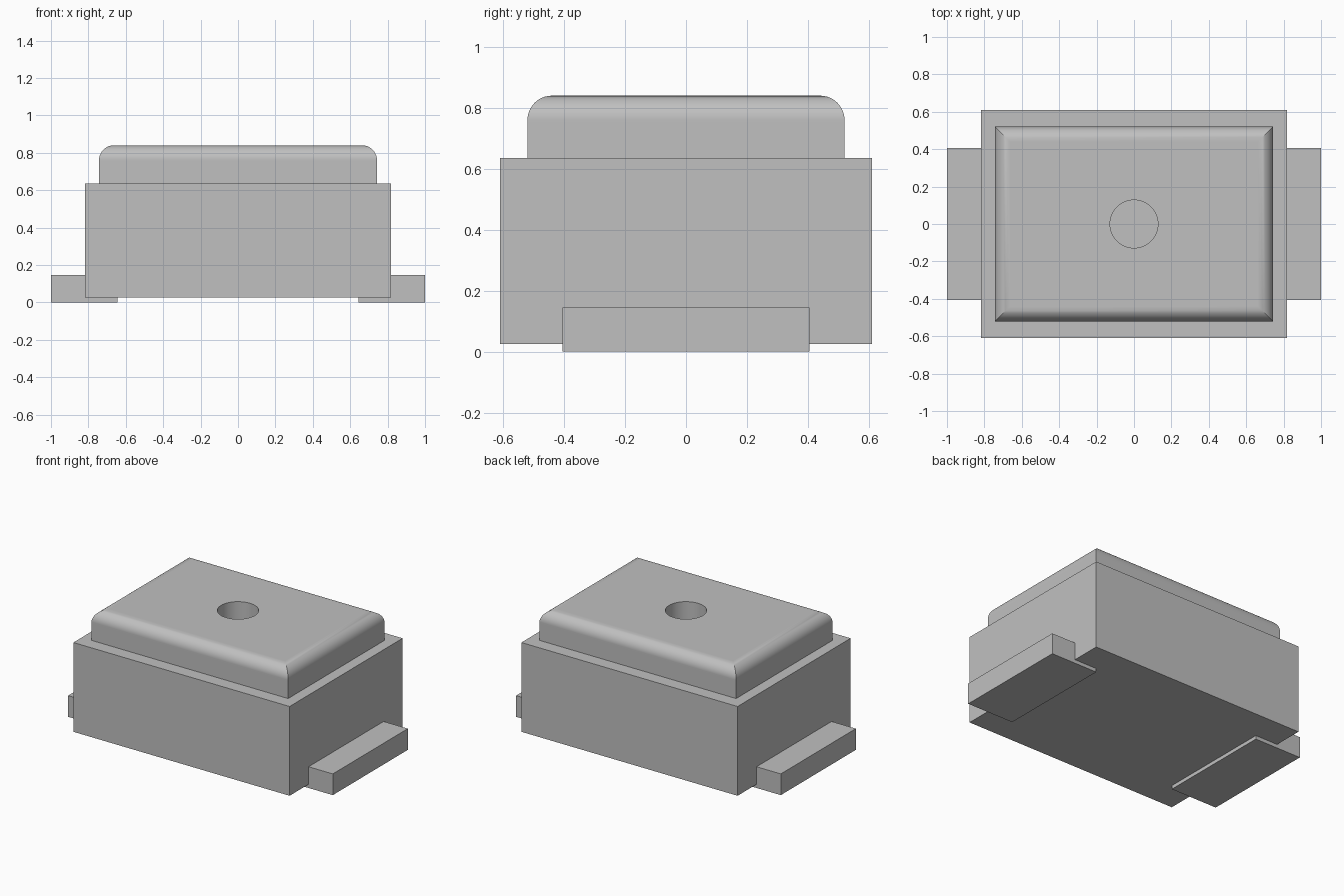
import bpy
import bmesh
from math import radians

old = bpy.data.objects.get("Cube")
if old:
    bpy.data.objects.remove(old, do_unlink=True)

# One plain grey for every part
GREY = (0.527, 0.527, 0.527, 1)
grey = bpy.data.materials.new("plain grey")
grey.use_nodes = True
grey.diffuse_color = GREY
shader = next(n for n in grey.node_tree.nodes if n.type == "BSDF_PRINCIPLED")
shader.inputs["Base Color"].default_value = GREY


def box(name, low, high):
    """Box between two opposite corners."""
    centre = [(a + b) / 2 for a, b in zip(low, high)]
    bpy.ops.mesh.primitive_cube_add(size=1, location=centre)
    obj = bpy.context.object
    obj.name = name
    obj.scale = [b - a for a, b in zip(low, high)]
    bpy.ops.object.transform_apply(location=True, rotation=False, scale=True)
    obj.data.materials.append(grey)
    return obj


# Main body block
box("body", (-0.817, -0.61, 0.025), (0.817, 0.61, 0.635))

# End tabs, reaching under the body
box("left_tab", (0.645, -0.405, 0), (1, 0.405, 0.145))
box("right_tab", (-1, -0.405, 0), (-0.645, 0.405, 0.145))

# Raised cap with only its top edges rounded
TOP = 0.84
cap = box("cap", (-0.743, -0.52, 0.635), (0.743, 0.52, TOP))
bm = bmesh.new()
bm.from_mesh(cap.data)
rim = [e for e in bm.edges if all(v.co.z > TOP - 0.01 for v in e.verts)]
bmesh.ops.bevel(bm, geom=rim, offset=0.08, segments=10, profile=0.5,
                affect="EDGES", clamp_overlap=True)
bm.to_mesh(cap.data)
bm.free()

# Round blind hole in the cap
bpy.ops.mesh.primitive_cylinder_add(vertices=64, radius=0.128, depth=0.3,
                                    location=(0, 0, 0.79))
cutter = bpy.context.object
cutter.name = "hole_cutter"
cutter.hide_render = True
cutter.data.materials.append(grey)

bpy.ops.object.select_all(action="DESELECT")
cap.select_set(True)
bpy.context.view_layer.objects.active = cap
cut = cap.modifiers.new("hole", "BOOLEAN")
cut.operation = "DIFFERENCE"
cut.solver = "EXACT"
cut.object = cutter
bpy.ops.object.modifier_apply(modifier=cut.name)
bpy.data.objects.remove(cutter, do_unlink=True)

# Smooth curves, with crisp corners and flat large faces
bpy.ops.object.shade_smooth_by_angle(angle=radians(25))
normals = cap.modifiers.new("flat_faces", "WEIGHTED_NORMAL")
normals.keep_sharp = True
